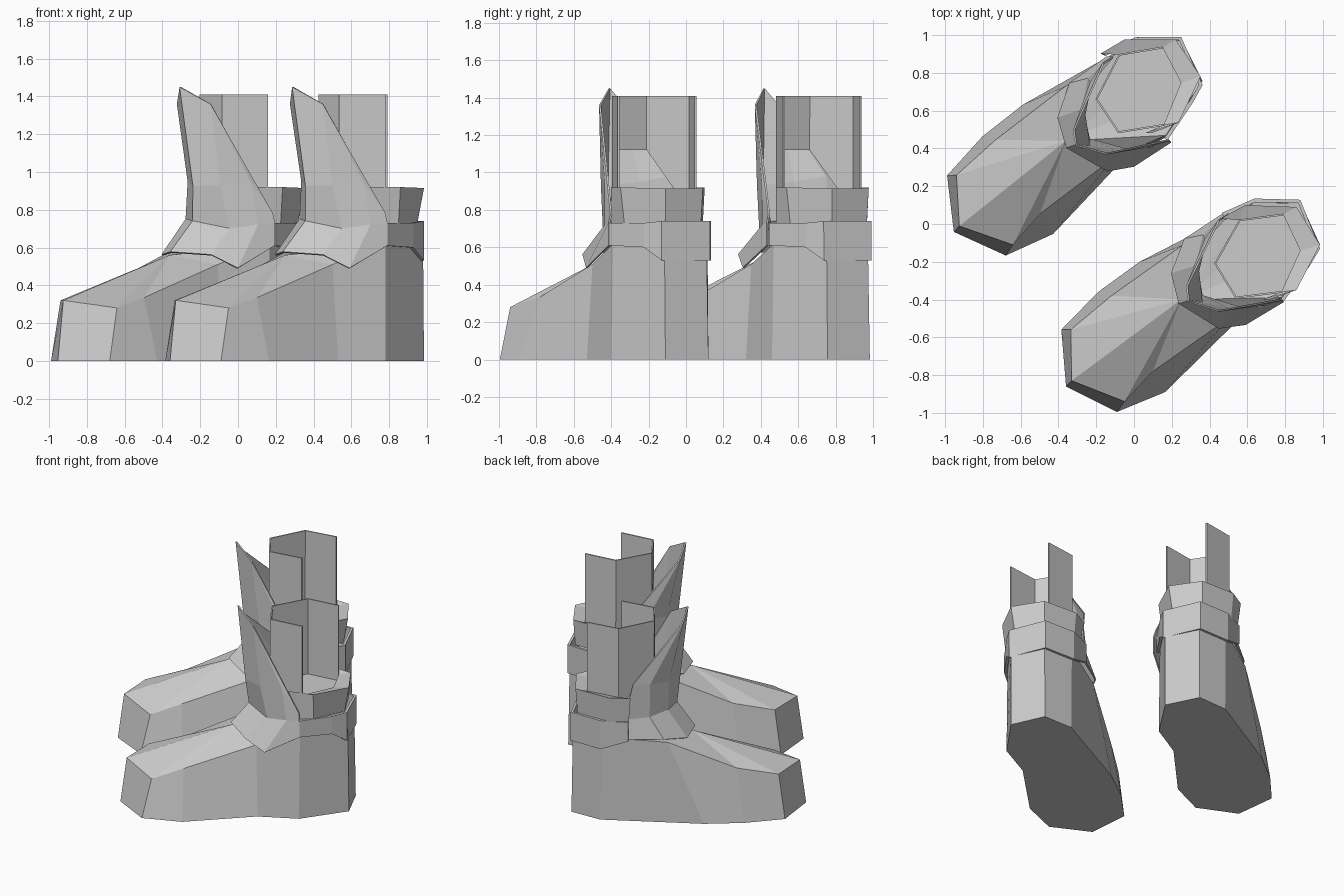
import bpy, bmesh, math
from mathutils import Matrix, Vector

if "Cube" in bpy.data.objects:
    bpy.data.objects.remove(bpy.data.objects["Cube"])

# Second boot: same shape, pivoted slightly about the toe and shifted back-left
TOE = Vector((-0.385, -0.56, 0))
SECOND = (Matrix.Translation((-0.99, 0.257, 0)) @ Matrix.Rotation(math.radians(2.1), 4, 'Z')
          @ Matrix.Translation(-TOE))


def add_part(name, bm, thickness=0.0, shift=(0, 0, 0)):
    """Make one part for both boots; shift nudges it on the second boot."""
    bmesh.ops.remove_doubles(bm, verts=bm.verts, dist=1e-4)
    bmesh.ops.recalc_face_normals(bm, faces=bm.faces)
    me = bpy.data.meshes.new(name)
    bm.to_mesh(me)
    bm.free()
    for side, matrix in (("right", Matrix.Identity(4)),
                         ("left", Matrix.Translation(shift) @ SECOND)):
        ob = bpy.data.objects.new(f"{name}_{side}", me)
        ob.matrix_world = matrix
        bpy.context.collection.objects.link(ob)
        if thickness:
            mod = ob.modifiers.new("thickness", 'SOLIDIFY')
            mod.thickness = thickness
            mod.offset = 0


def loft(rows, closed=False):
    """Bridge rows of points with quads."""
    bm = bmesh.new()
    grid = [[bm.verts.new(p) for p in row] for row in rows]
    n = len(rows[0])
    for a, b in zip(grid, grid[1:]):
        for i in range(n if closed else n - 1):
            j = (i + 1) % n
            bm.faces.new((a[i], a[j], b[j], b[i]))
    return bm, grid


def band(path):
    """Upright band from (x, y, z_low, z_high) points."""
    return loft([[(x, y, lo) for x, y, lo, hi in path],
                 [(x, y, hi) for x, y, lo, hi in path]])[0]


# Foot: sole outline lofted to the upper edge, fanned up to the instep
sole = [(-.385, -.56, 0), (-.36, -.86, 0), (-.09, -.995, 0), (.165, -.89, 0),
        (.53, -.53, 0), (.78, -.40, 0), (.985, -.11, 0), (.88, .12, 0),
        (.65, .12, 0), (.03, -.20, 0), (-.19, -.36, 0)]
upper = [(-.335, -.56, .32), (-.33, -.83, .32), (-.05, -.94, .28), (.10, -.78, .335),
         (.50, -.50, .51), (.78, -.39, .62), (.98, -.115, .61), (.875, .11, .61),
         (.64, .115, .61), (.26, -.11, .58), (-.12, -.38, .38)]
bm, grid = loft([sole, upper], closed=True)
bm.faces.new(grid[0])
instep = bm.verts.new((.25, -.40, .56))
for i, v in enumerate(grid[1]):
    bm.faces.new((v, grid[1][(i + 1) % len(upper)], instep))
add_part("foot", bm)

# Tongue: flared skirt at the ankle rising to a pointed flap
left, tip, right = (.28, -.33, 1.36), (.29, -.41, 1.45), (.45, -.46, 1.36)
skirt = [(.47, .05, .60), (.27, -.08, .60), (.20, -.26, .56), (.24, -.42, .575),
         (.45, -.55, .56), (.59, -.53, .49), (.79, -.41, .61)]
ankle = [(.50, .05, .74), (.37, -.06, .75), (.33, -.22, .75), (.36, -.38, .74),
         (.55, -.44, .70), (.70, -.43, .72), (.79, -.41, .73)]
shin = [(.45, .02, 1.0), (.38, -.08, .98), (.34, -.25, .95), (.36, -.42, .93),
        (.50, -.45, .93), (.66, -.43, .95), (.78, -.40, .78)]
flap = [left, left, left, tip, right, right, right]
add_part("tongue", loft([skirt, ankle, shin, flap])[0], 0.01, (.015, -.015, 0))

# Heel strap round the back, deeper behind the heel
add_part("heel_strap", band([(.78, -.41, .61, .73), (.92, -.22, .60, .73), (.975, -.13, .53, .74),
                             (.875, .12, .53, .74), (.64, .125, .53, .74),
                             (.47, .05, .60, .74)]), 0.02)

# Collar flaring outward round the back of the ankle, with a flat rim
hexagon = [(.78, -.36), (.54, -.39), (.43, -.21), (.56, .02), (.79, .05), (.88, -.14)]
low = [(.72, -.40, .73), (.85, -.33, .73), (.95, -.11, .73), (.85, .08, .73),
       (.60, .09, .73), (.48, .02, .73)]
high = [(.68, -.40, .92), (.86, -.35, .92), (.985, -.11, .915), (.86, .09, .915),
        (.59, .10, .92), (.46, .03, .92)]
rim = [(x, y, .90) for x, y in (hexagon[0], hexagon[0], hexagon[5], hexagon[4],
                                hexagon[3], hexagon[3])]
upper_shift = (-.01, .025, 0)
add_part("collar", loft([low, high, rim])[0], 0.0, upper_shift)

# Lining: tall shaft, outer side open, the wall behind the tongue stops short
bottoms = [.80, .80, 1.12, .80, .80]
wall = [(x, y, z, 1.41) for (x, y), z in zip(hexagon, bottoms)]
x, y = hexagon[1]
front_wall = wall[:2]
back_wall = [(x, y, 1.12, 1.41)] + wall[2:]
add_part("shaft_lining_front", band(front_wall), 0.01, upper_shift)
add_part("shaft_lining_back", band(back_wall), 0.01, upper_shift)

# Footbed: flat floor inside the shaft
bm = bmesh.new()
bm.faces.new([bm.verts.new((x, y, .85)) for x, y in hexagon])
add_part("footbed", bm, 0.01, upper_shift)
